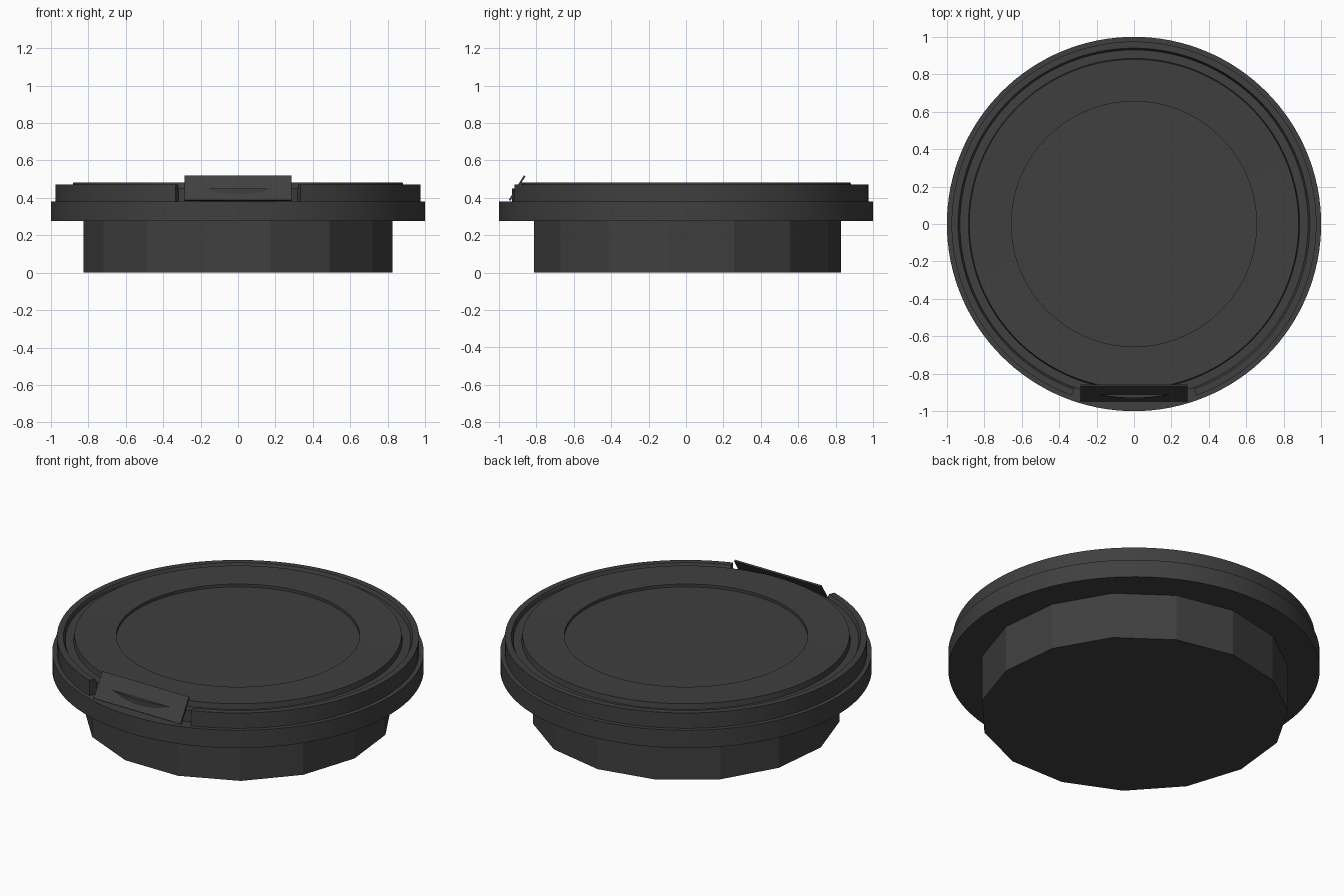
import bpy, bmesh, math
from mathutils import Matrix

if "Cube" in bpy.data.objects:
    bpy.data.objects.remove(bpy.data.objects["Cube"])

dark = bpy.data.materials.new("dark_grey")
dark.diffuse_color = (0.05, 0.05, 0.05, 1)
dark.use_nodes = True
dark.node_tree.nodes["Principled BSDF"].inputs["Base Color"].default_value = dark.diffuse_color


def finish(name, bm, smooth=True):
    bmesh.ops.remove_doubles(bm, verts=bm.verts, dist=1e-5)
    bmesh.ops.recalc_face_normals(bm, faces=bm.faces)
    mesh = bpy.data.meshes.new(name)
    bm.to_mesh(mesh)
    bm.free()
    mesh.materials.append(dark)
    ob = bpy.data.objects.new(name, mesh)
    bpy.context.collection.objects.link(ob)
    if smooth:
        bpy.ops.object.select_all(action='DESELECT')
        ob.select_set(True)
        bpy.context.view_layer.objects.active = ob
        bpy.ops.object.shade_smooth_by_angle(angle=math.radians(30))
    return ob


def lathe(name, profile, segs, start=90, sweep=360, closed=False, smooth=True):
    """Turn an (r, z) profile round z; closed profiles on a partial sweep get end caps."""
    bm = bmesh.new()
    full = sweep == 360
    rings = []
    for i in range(segs if full else segs + 1):
        a = math.radians(start + sweep * i / segs)
        rings.append([bm.verts.new((r * math.cos(a), r * math.sin(a), z)) for r, z in profile])
    n = len(profile)
    for i in range(segs):
        a, b = rings[i], rings[(i + 1) % len(rings)]
        for j in range(n if closed else n - 1):
            k = (j + 1) % n
            bm.faces.new((a[j], b[j], b[k], a[k]))
    if full and not closed:
        bm.faces.new([r[0] for r in rings])
        bm.faces.new([r[-1] for r in rings])
    elif not full:
        bm.faces.new(rings[0])
        bm.faces.new(rings[-1])
    return finish(name, bm, smooth)


# Fifteen-sided foot with a corner at the back
lathe("foot", [(0.83, 0), (0.83, 0.275)], 15, smooth=False)

# Wide round flange
lathe("flange", [(1.0, 0.275), (1.0, 0.38)], 128)

# Top dish with raised lip and sunken centre panel
lathe("dish", [(0.93, 0.38), (0.93, 0.45), (0.885, 0.45), (0.88, 0.482),
               (0.77, 0.478), (0.655, 0.477), (0.655, 0.46)], 128)

# Outer rim, open at the front for the latch
gap = 20
lathe("rim", [(0.975, 0.38), (0.975, 0.471), (0.94, 0.471), (0.93, 0.45), (0.93, 0.38)],
      114, start=270 + gap, sweep=360 - 2 * gap, closed=True)

# Leaning latch plate in the gap
bm = bmesh.new()
bmesh.ops.create_cube(bm, size=1)
lean = math.atan2(0.08, 0.13)
bmesh.ops.transform(bm, verts=bm.verts, matrix=Matrix.Translation((0, -0.903, 0.452))
                    @ Matrix.Rotation(-lean, 4, 'X') @ Matrix.Diagonal((0.57, 0.01, 0.154, 1)))
finish("latch_plate", bm, smooth=False)
